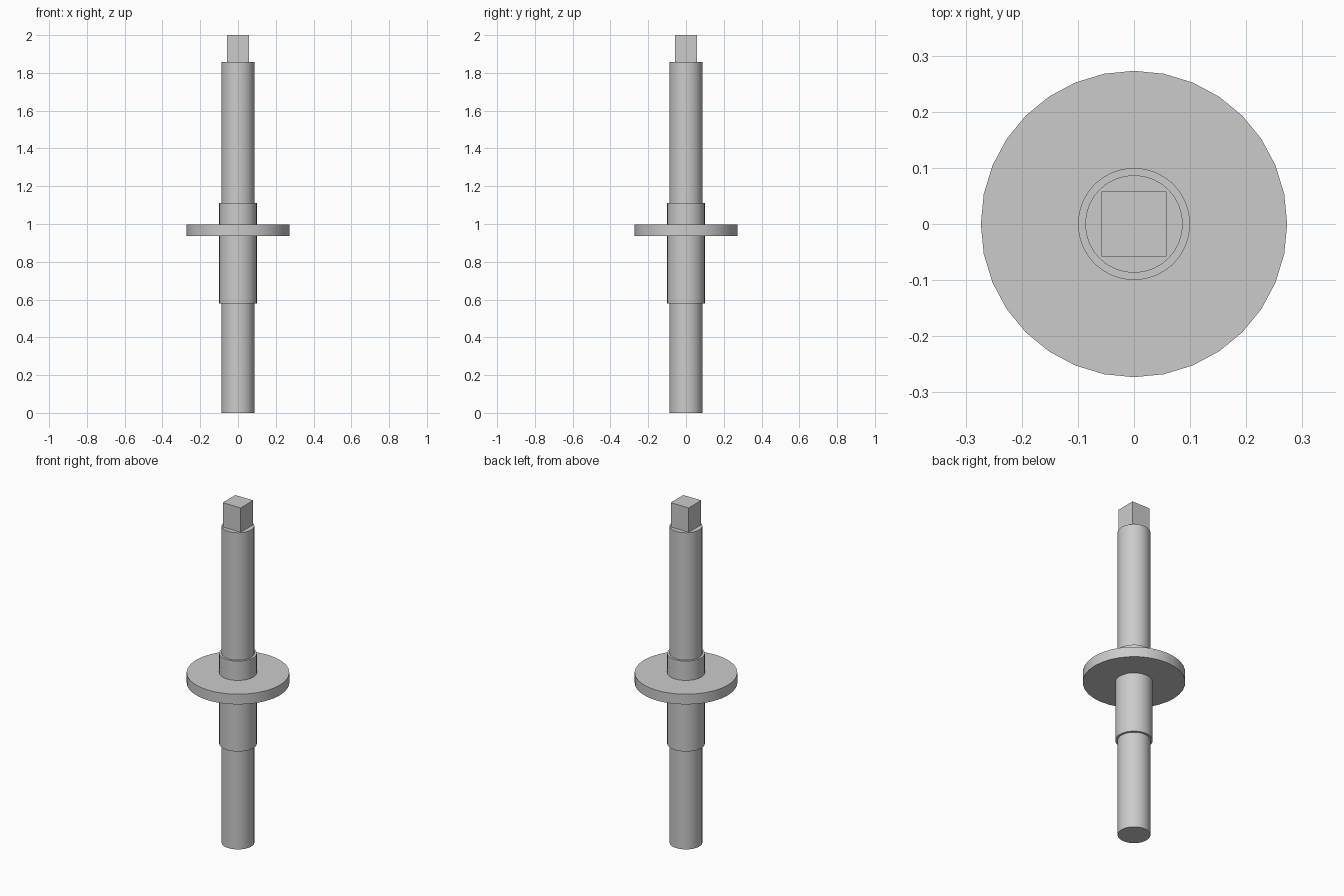
import bpy
import math

cube = bpy.data.objects.get("Cube")
if cube:
    bpy.data.objects.remove(cube, do_unlink=True)

# One plain metal grey
steel = bpy.data.materials.new("steel_grey")
steel.use_nodes = True
GREY = (0.6, 0.6, 0.6, 1.0)
steel.diffuse_color = GREY
steel.node_tree.nodes["Principled BSDF"].inputs["Base Color"].default_value = GREY


def finish(name):
    obj = bpy.context.object
    obj.name = name
    obj.data.materials.append(steel)
    return obj


def cylinder(name, radius, bottom, top, sides=32):
    bpy.ops.mesh.primitive_cylinder_add(
        vertices=sides, radius=radius, depth=top - bottom,
        location=(0, 0, (bottom + top) / 2))
    bpy.ops.object.shade_smooth_by_angle(angle=math.radians(30))
    return finish(name)


# Round parts stacked along the axis
cylinder("shaft", 0.087, 0, 1.857)
cylinder("collar", 0.1, 0.58, 1.11)
cylinder("flange", 0.273, 0.937, 0.997)

# Square drive end
bpy.ops.mesh.primitive_cube_add(size=1, location=(0, 0, 1.9285))
head = finish("square_end")
head.scale = (0.116, 0.116, 0.143)
